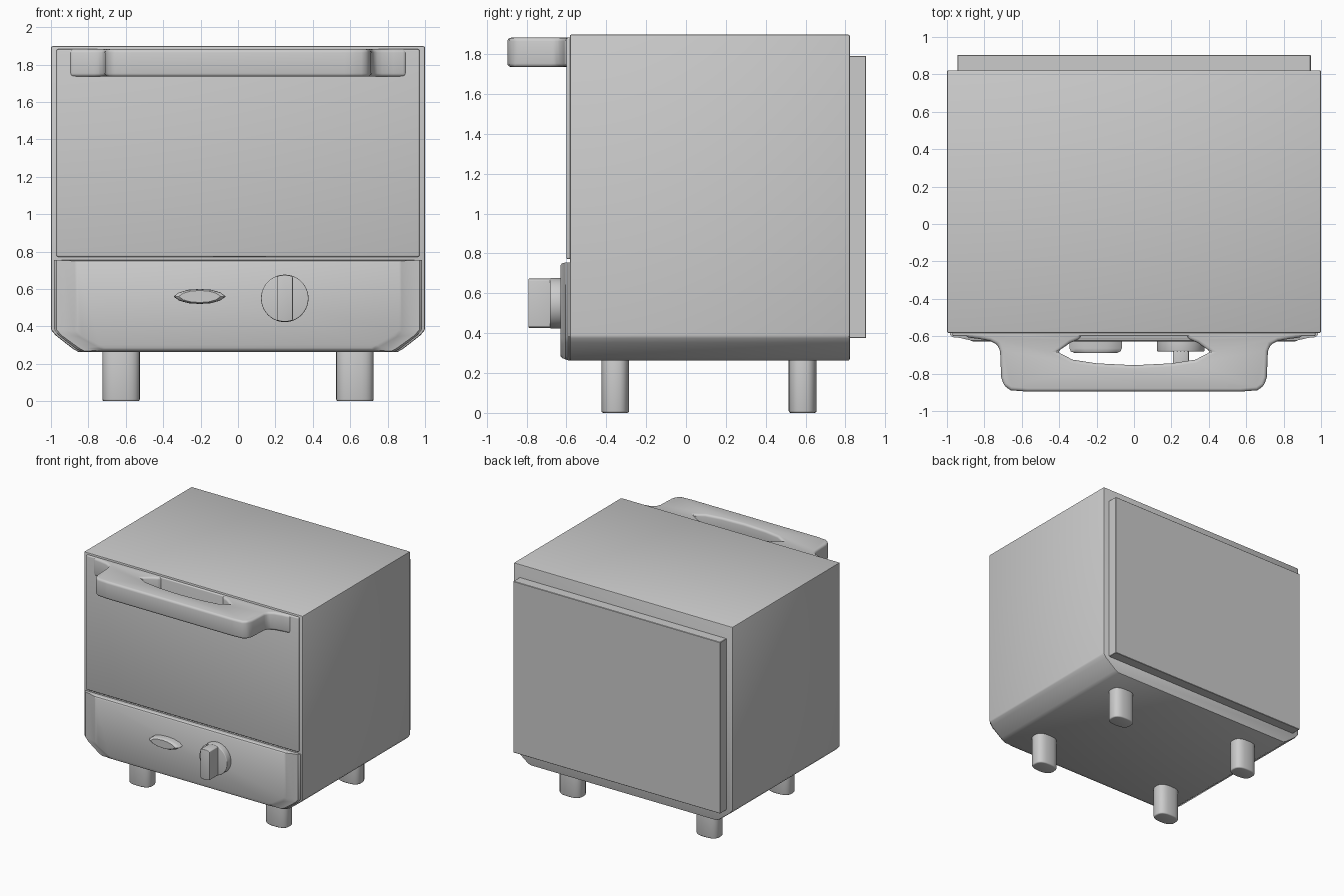
import bpy, bmesh
from math import sin, cos, pi, radians, copysign

if "Cube" in bpy.data.objects:
    bpy.data.objects.remove(bpy.data.objects["Cube"])

# axis -> maps (u, v, depth) to xyz
MAP = {'Y': lambda u, v, d: (u, d, v), 'Z': lambda u, v, d: (u, v, d)}


def finish(name, bm, bevel=0.0, segs=3):
    bmesh.ops.recalc_face_normals(bm, faces=bm.faces)
    if bevel:
        edges = [e for e in bm.edges if e.calc_face_angle(0) > radians(35)]
        bmesh.ops.bevel(bm, geom=edges, offset=bevel, segments=segs,
                        profile=0.5, affect='EDGES', clamp_overlap=True)
    me = bpy.data.meshes.new(name)
    bm.to_mesh(me)
    bm.free()
    ob = bpy.data.objects.new(name, me)
    bpy.context.collection.objects.link(ob)
    return ob


def loft(name, loops, axis='Y', bevel=0.0, segs=3):
    """Skin outlines [(points, depth), ...] and cap both ends."""
    bm = bmesh.new()
    rings = [[bm.verts.new(MAP[axis](u, v, d)) for u, v in pts] for pts, d in loops]
    n = len(rings[0])
    for a, b in zip(rings, rings[1:]):
        for i in range(n):
            j = (i + 1) % n
            bm.faces.new((a[i], a[j], b[j], b[i]))
    bm.faces.new(rings[0])
    bm.faces.new(rings[-1])
    return finish(name, bm, bevel, segs)


def prism(name, pts, a, b, axis='Y', bevel=0.0, segs=3):
    return loft(name, [(pts, a), (pts, b)], axis, bevel, segs)


def rect(x, z0, z1):
    return [(-x, z0), (x, z0), (x, z1), (-x, z1)]


def mirrored(half):
    """Close a right-hand outline with its mirror image."""
    return half + [(-x, y) for x, y in reversed(half) if x > 1e-6]


def oval(cx, cy, rx, ry, n, power=1.0):
    f = lambda t: copysign(abs(t) ** power, t)
    return [(cx + rx * f(cos(2 * pi * i / n)), cy + ry * f(sin(2 * pi * i / n)))
            for i in range(n)]


def front_outline(w, low, top, cham):
    """Front shape with softly chamfered lower corners."""
    return mirrored([(w - 0.15, low), (w - 0.12, low + 0.016), (w - 0.025, low + cham - 0.03),
                     (w, low + cham), (w, top)])


# Main housing
prism("body", front_outline(1.0, 0.262, 1.898, 0.12), -0.583, 0.822, bevel=0.009, segs=2)

# Raised rear panel
prism("back_panel", rect(0.945, 0.375, 1.79), 0.80, 0.904, bevel=0.003, segs=1)

# Oven door
prism("door", rect(0.97, 0.772, 1.882), -0.60, -0.55, bevel=0.008)

# Control panel with sloping sides
loft("control_panel", [
    (front_outline(0.985, 0.264, 0.755, 0.12), -0.55),
    (front_outline(0.985, 0.264, 0.755, 0.12), -0.592),
    (front_outline(0.97, 0.268, 0.755, 0.115), -0.605),
    (front_outline(0.93, 0.27, 0.753, 0.11), -0.609),
    (front_outline(0.875, 0.275, 0.75, 0.10), -0.622),
    (front_outline(0.86, 0.285, 0.74, 0.095), -0.629)])

# Door handle: bar with flared arms and a finger opening
outer = [(0.57, -0.896), (0.66, -0.889), (0.695, -0.865), (0.71, -0.82), (0.716, -0.68),
         (0.73, -0.645), (0.77, -0.625), (0.83, -0.614), (0.90, -0.605), (0.90, -0.55)]
inner = [(0.26, -0.55), (0.29, -0.615), (0.34, -0.635), (0.41, -0.683), (0.33, -0.725),
         (0.2, -0.745), (0.0, -0.755)]
right = outer + inner
prism("door_handle", right + [(-x, y) for x, y in reversed(right) if x > 0],
      1.735, 1.882, 'Z', bevel=0.018)

# Indicator lamp
lamp = mirrored([(0.0, -0.04), (0.06, -0.036), (0.11, -0.022), (0.14, 0.0),
                 (0.11, 0.022), (0.06, 0.036), (0.0, 0.04)])
loft("indicator_lamp", [([(-0.205 + x * s, 0.56 + z * s) for x, z in lamp], y)
                        for s, y in ((1, -0.60), (1, -0.665), (0.95, -0.681), (0.8, -0.69))])

# Dial knob: disc and grip whose ends follow the disc
prism("dial_base", oval(0.25, 0.55, 0.127, 0.127, 40), -0.682, -0.60, bevel=0.006)
arc = [radians(a) for a in range(70, 111, 8)]
grip = [(0.25 + 0.125 * cos(a), 0.55 + 0.125 * sin(a)) for a in arc]
grip += [(0.5 - x, 1.1 - z) for x, z in grip]
prism("dial_grip", grip, -0.79, -0.66, bevel=0.005)

# Feet
for side, x in (("left", -0.625), ("right", 0.625)):
    for end, y in (("front", -0.355), ("back", 0.585)):
        prism(f"{end}_{side}_foot", oval(x, y, 0.1, 0.07, 24, 0.75),
              0.0, 0.29, 'Z', bevel=0.01)

# Smooth shading with crisp edges
for ob in bpy.context.collection.objects:
    ob.select_set(True)
    bpy.context.view_layer.objects.active = ob
bpy.ops.object.shade_smooth_by_angle(angle=radians(35))
